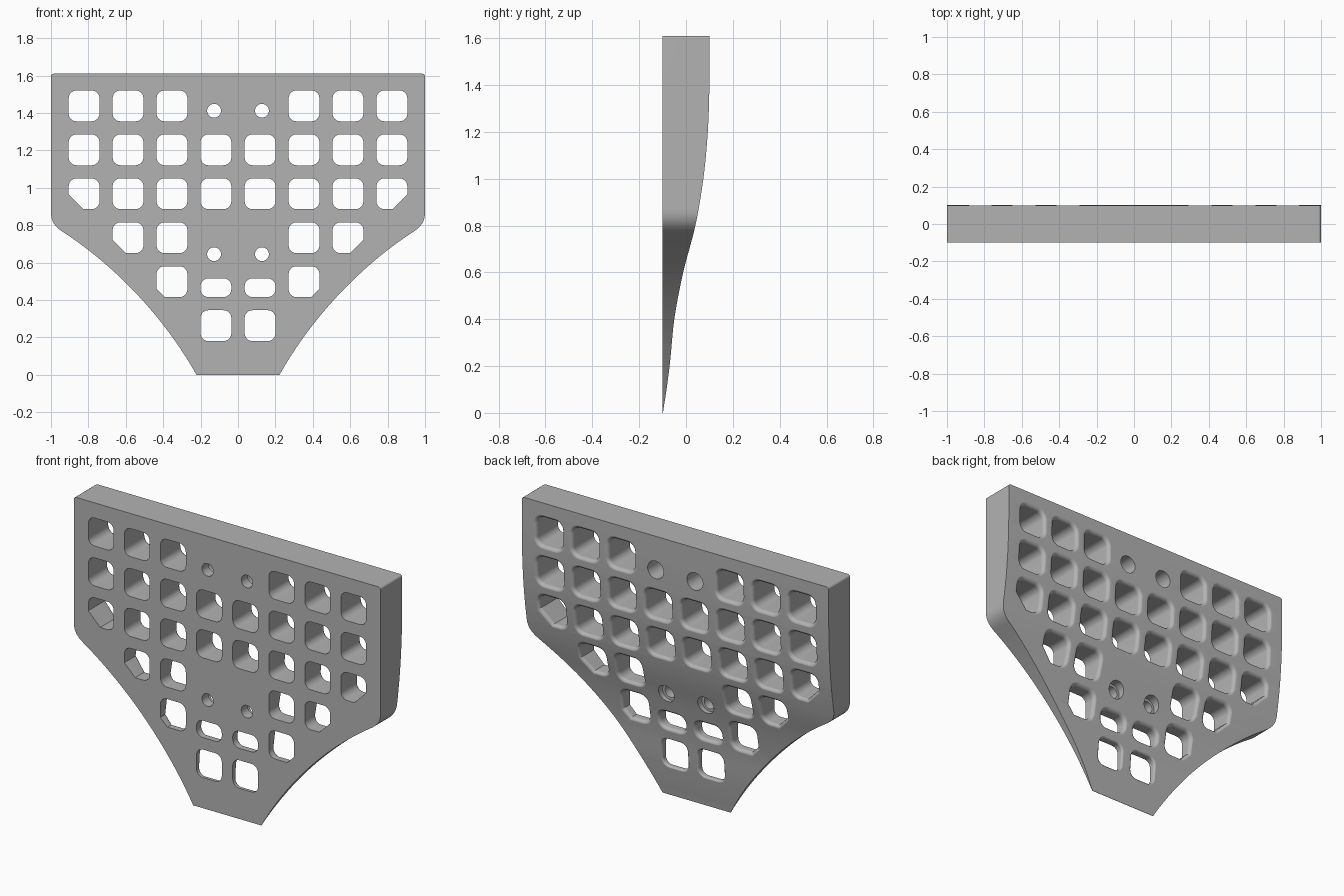
import bpy, bmesh, math
from mathutils import Vector
from mathutils.geometry import interpolate_bezier

if "Cube" in bpy.data.objects:
    bpy.data.objects.remove(bpy.data.objects["Cube"])

FRONT = -0.1
TOP = 1.61

# Thickness profile: back surface depth at evenly spaced heights (every 0.2)
DEPTH = [-0.1, -0.07, -0.05, -0.012, 0.04, 0.074, 0.093, 0.1, 0.1, 0.1]


def back(z):
    """Smoothly interpolated back surface depth."""
    t = min(max(z / 0.2, 0), 8.05)
    i = min(int(t), 7)
    f = t - i
    p = [DEPTH[max(k, 0)] for k in (i - 1, i, i + 1, i + 2)]
    m1 = (p[2] - p[0]) / 2 if i else 0.04
    m2 = (p[3] - p[1]) / 2
    return ((2*f**3 - 3*f**2 + 1) * p[1] + (f**3 - 2*f**2 + f) * m1
            + (3*f**2 - 2*f**3) * p[2] + (f**3 - f**2) * m2)


def loft(bm, rings):
    """Closed solid through matching rings of points."""
    vs = [[bm.verts.new(p) for p in r] for r in rings]
    n = len(vs[0])
    for a, b in zip(vs, vs[1:]):
        for i in range(n):
            j = (i + 1) % n
            bm.faces.new((a[i], a[j], b[j], b[i]))
    bm.faces.new(vs[0][::-1])
    bm.faces.new(vs[-1])


def finish(bm, name):
    bmesh.ops.recalc_face_normals(bm, faces=bm.faces)
    me = bpy.data.meshes.new(name)
    bm.to_mesh(me)
    bm.free()
    ob = bpy.data.objects.new(name, me)
    bpy.context.collection.objects.link(ob)
    return ob


def boolean(target, cutter, op):
    m = target.modifiers.new(op.title(), 'BOOLEAN')
    m.object, m.operation, m.solver = cutter, op, 'EXACT'
    bpy.context.view_layer.objects.active = target
    bpy.ops.object.modifier_apply(modifier=m.name)
    bpy.data.objects.remove(cutter)


def hole_ring(cx, cz, hw, hh, r, d, cut):
    """Rounded rectangle grown by d; cut = (side, size) chamfers a lower corner."""
    hw, hh, r = hw + d, hh + d, r + d
    pts = []
    for k, (sx, sz) in enumerate(((1, 1), (-1, 1), (-1, -1), (1, -1))):
        if cut and sz < 0 and sx == cut[0]:
            c = cut[1] + d * 0.586
            ends = [(sx * hw, sz * (hh - c)), (sx * (hw - c), sz * hh)]
            if sx > 0:
                ends.reverse()
            (x0, z0), (x1, z1) = ends
            pts += [(cx + x0 + (x1 - x0) * t / 6, cz + z0 + (z1 - z0) * t / 6)
                    for t in range(7)]
            continue
        for i in range(7):
            a = math.pi / 2 * (k + i / 6)
            pts.append((cx + sx * (hw - r) + r * math.cos(a),
                        cz + sz * (hh - r) + r * math.sin(a)))
    return pts


def window(bm, cx, cz, hw=0.0825, hh=0.0825, cut=None):
    """Window cutter with a rounded lip that follows the back surface."""
    rad = min(0.022, 0.45 * (back(cz - hh) - FRONT))
    rings = [[(x, -0.3, z) for x, z in hole_ring(cx, cz, hw, hh, 0.042, 0, cut)]]
    for i in range(5):
        a = math.pi / 2 * i / 4
        d, drop = rad * (1 - math.cos(a)), rad * (1 - math.sin(a))
        rings.append([(x, back(z) - drop + (0.001 if i == 4 else 0), z)
                      for x, z in hole_ring(cx, cz, hw, hh, 0.042, d, cut)])
    rings.append([(x, 0.4, z) for x, _, z in rings[-1]])
    loft(bm, rings)


def screw_hole(bm, cx, cz):
    """Small through hole with a wider bore from the back."""
    rings = []
    for y, r in ((-0.3, 0.037), (-0.04, 0.037), (-0.04, 0.052), (0.4, 0.052)):
        rings.append([(cx + r * math.cos(math.tau * i / 32), y,
                       cz + r * math.sin(math.tau * i / 32)) for i in range(32)])
    loft(bm, rings)


# Outline: half of the plate, mirrored
half = [(0.222, 0)]
a, b, sag = Vector((0.222, 0)), Vector((0.925, 0.757)), 0.06
side = Vector((a.y - b.y, b.x - a.x)).normalized()
ctrl = sag * 4 / 3
arc = interpolate_bezier(a, a.lerp(b, 0.32) + side * ctrl,
                         a.lerp(b, 0.68) + side * ctrl, b, 25)
half += [(p.x, p.y) for p in arc[1:]]
hip = interpolate_bezier(b, Vector((0.975, 0.788)), Vector((1, 0.815)),
                         Vector((1, 0.87)), 10)
half += [(p.x, p.y) for p in hip[1:]]
half += [(0.985 + 0.015 * math.cos(t * math.pi / 8),
          TOP - 0.015 + 0.015 * math.sin(t * math.pi / 8)) for t in range(5)]
outline = half + [(-x, z) for x, z in reversed(half)]
bm = bmesh.new()
loft(bm, [[(x, y, z) for x, z in outline] for y in (FRONT, 0.4)])
plate = finish(bm, "perforated_plate")

# Side profile slab shapes the curved back
profile = [(back(i * 1.6 / 48), i * 1.6 / 48) for i in range(49)]
profile[0] = (FRONT + 0.0005, -0.01)
profile += [(0.1, 1.8), (-0.3, 1.8), (-0.3, -0.01)]
bm = bmesh.new()
loft(bm, [[(x, y, z) for y, z in profile] for x in (-1.3, 1.3)])
boolean(plate, finish(bm, "back_curve_cutter"), 'INTERSECT')

# Window grid and screw holes
COLS = (0.118, 0.353, 0.588, 0.823)
ROWS = {1.438: (1, 2, 3), 1.203: (0, 1, 2, 3), 0.968: (0, 1, 2, 3),
        0.733: (1, 2), 0.498: (1,), 0.263: (0,)}
CLIPPED = {(0.968, 3): 0.078, (0.733, 2): 0.07, (0.498, 1): 0.045}
bm = bmesh.new()
for s in (-1, 1):
    for z, cols in ROWS.items():
        for c in cols:
            size = CLIPPED.get((z, c))
            window(bm, s * COLS[c], z, cut=(s, size) if size else None)
    window(bm, s * COLS[0], 0.466, hh=0.05)
    for z in (1.412, 0.645):
        screw_hole(bm, s * 0.128, z)
boolean(plate, finish(bm, "hole_cutter"), 'DIFFERENCE')

# Colour and shading
grey = bpy.data.materials.new("light grey")
grey.diffuse_color = (0.45, 0.45, 0.45, 1)
grey.use_nodes = True
grey.node_tree.nodes["Principled BSDF"].inputs["Base Color"].default_value = grey.diffuse_color
plate.data.materials.clear()
plate.data.materials.append(grey)
for poly in plate.data.polygons:
    poly.material_index = 0
bpy.ops.object.select_all(action='DESELECT')
plate.select_set(True)
bpy.context.view_layer.objects.active = plate
bpy.ops.object.shade_smooth_by_angle(angle=math.radians(30))
wn = plate.modifiers.new("Weighted Normals", 'WEIGHTED_NORMAL')
wn.keep_sharp = True
